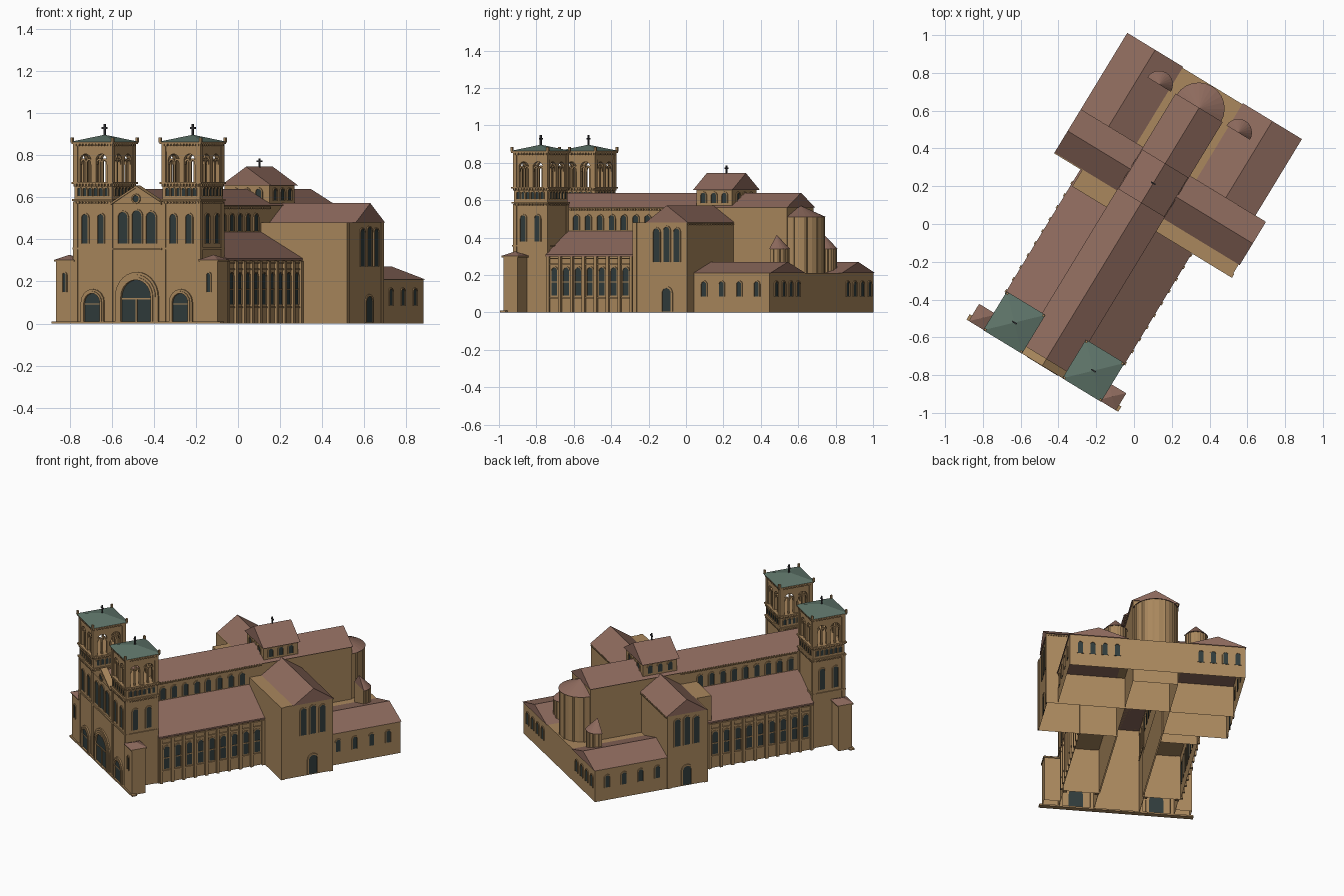
import bpy, bmesh, math
from mathutils import Matrix

if "Cube" in bpy.data.objects:
    bpy.data.objects.remove(bpy.data.objects["Cube"])

COL = {'wall': (0.40, 0.245, 0.11, 1), 'roof': (0.27, 0.145, 0.11, 1),
       'copper': (0.115, 0.18, 0.145, 1), 'glass': (0.03, 0.045, 0.045, 1), 'metal': (0.04, 0.04, 0.045, 1)}
MATS = {}
for k, c in COL.items():
    MATS[k] = bpy.data.materials.new(k)
    MATS[k].diffuse_color = c
PARTS = {}


def part(name, mat):
    if name not in PARTS:
        PARTS[name] = (bmesh.new(), mat)
    return PARTS[name][0]


def prism(name, mat, lo, hi, caps=(0, 1), skip=()):
    # joins two matching outlines with side faces and end caps
    bm = part(name, mat)
    a, b = [bm.verts.new(p) for p in lo], [bm.verts.new(p) for p in hi]
    n = len(a)
    for i in range(n):
        if i not in skip:
            bm.faces.new((a[i], a[(i + 1) % n], b[(i + 1) % n], b[i]))
    for c in caps:
        bm.faces.new((a, b)[c])


def box(name, x0, x1, y0, y1, z0, z1, mat='wall', caps=(0, 1)):
    q = [(x0, y0), (x1, y0), (x1, y1), (x0, y1)]
    prism(name, mat, [(x, y, z0) for x, y in q], [(x, y, z1) for x, y in q], caps)


def hall(name, *a):  # block with an open underside
    box(name, *a, caps=(1,))


def gable(name, x0, x1, y0, y1, z0, z1, axis='y', mat='roof'):
    if axis == 'y':
        s = [(x0, z0), (x1, z0), ((x0 + x1) / 2, z1)]
        prism(name, mat, [(x, y0, z) for x, z in s], [(x, y1, z) for x, z in s])
    else:
        s = [(y0, z0), (y1, z0), ((y0 + y1) / 2, z1)]
        prism(name, mat, [(x0, y, z) for y, z in s], [(x1, y, z) for y, z in s])


def pyramid(name, cx, cy, h, z0, z1, mat):
    bm = part(name, mat)
    v = [bm.verts.new((cx + sx * h, cy + sy * h, z0)) for sx, sy in ((-1, -1), (1, -1), (1, 1), (-1, 1))]
    t = bm.verts.new((cx, cy, z1))
    bm.faces.new(v)
    for i in range(4):
        bm.faces.new((v[i], v[(i + 1) % 4], t))


def half_round(name, cx, cy, r, z0, z1, z2):
    # half-cylinder apse with half-cone roof, facing the back
    def arc(r, z):
        return [(cx + r * math.cos(math.pi * i / 12), cy + r * math.sin(math.pi * i / 12), z) for i in range(13)]
    prism(name, 'wall', arc(r, z0), arc(r, z1), caps=(1,))
    bm = part(name + '_roof', 'roof')
    v = [bm.verts.new(p) for p in arc(r + .008, z1)]
    t = bm.verts.new((cx, cy, z2))
    bm.faces.new(v)
    for i in range(13):
        bm.faces.new((v[i], v[(i + 1) % 13], t))
    for i in range(1, 12, 2):
        x, y, z = arc(r, 0)[i]
        box(name + '_ribs', x - .005, x + .005, y - .005, y + .005, z0, z1)


def P(side, off, a, d, z):
    # point on a wall: a along it, d outward
    return {'F': (a, off - d, z), 'B': (a, off + d, z), 'R': (off + d, a, z), 'L': (off - d, a, z)}[side]


def arch(a, w, z0, z1, n=8):
    r = w / 2
    return [(a - r, z0)] + [(a - r * math.cos(math.pi * i / n), z1 - r + r * math.sin(math.pi * i / n))
                            for i in range(n + 1)] + [(a + r, z0)]


def slab(name, mat, side, off, pts, d0, d1):
    prism(name, mat, [P(side, off, a, d0, z) for a, z in pts], [P(side, off, a, d1, z) for a, z in pts])


def ring(name, mat, side, off, inner, outer, d0, d1):
    for i in range(len(inner) - 1):
        slab(name, mat, side, off, [inner[i], inner[i + 1], outer[i + 1], outer[i]], d0, d1)


def window(name, side, off, a, w, z0, z1, t=.006):
    slab(name + '_glass', 'glass', side, off, arch(a, w, z0, z1), -.002, .002)
    ring(name + '_trim', 'wall', side, off, arch(a, w, z0, z1), arch(a, w + 2 * t, z0, z1 + t), -.002, .006)


def corbels(name, side, off, a0, a1, z, n, s=.005):
    for i in range(n):
        a = a0 + (a1 - a0) * (i + .5) / n
        slab(name, 'wall', side, off, [(a - s, z - s), (a + s, z - s), (a + s, z + s), (a - s, z + s)], -.001, .008)


def cross(name, x, y, z0, z1):
    box(name, x - .004, x + .004, y - .004, y + .004, z0, z1, 'metal')
    zb = z0 + .68 * (z1 - z0)
    box(name, x - .014, x + .014, y - .004, y + .004, zb - .004, zb + .004, 'metal')


# nave, choir and main roof
hall('nave', -.137, .137, -.87, .70, 0, .56)
gable('nave_roof', -.146, .146, -.86, .705, .56, .64)
# west front between the towers
hall('front_wall', -.14, .14, -.88, -.85, 0, .57)
gable('front_pediment', -.14, .14, -.888, -.85, .57, .65, mat='wall')
for i in (-1, 0, 1):
    window('front_windows', 'F', -.88, i * .078, .052, .38, .53 + .008 * (i == 0))
for k, w in enumerate((.165, .19, .215)):
    ring('main_portal', 'wall', 'F', -.88, arch(0, w, .01, .125 + w / 2, 14), arch(0, w + .025, .01, .1375 + w / 2, 14), -.002, .016 - .004 * k)
slab('main_door', 'glass', 'F', -.88, arch(0, .165, .01, .2075, 14), -.002, .003)
box('door_posts', -.004, .004, -.888, -.88, .01, .12)
box('door_posts', -.083, .083, -.888, -.88, .115, .122)
circ = [[(r * math.cos(i * math.pi / 8), .593 + r * math.sin(i * math.pi / 8)) for i in range(17)] for r in (.017, .024)]
slab('rose_glass', 'glass', 'F', -.888, circ[0][:-1], 0, .003)
ring('rose_trim', 'wall', 'F', -.888, circ[0], circ[1], 0, .007)
box('front_courses', -.14, .14, -.887, -.88, .35, .36)
box('front_plinth', -.47, .47, -.893, -.86, 0, .01)
for s in (-1, 1):
    prism('pediment_coping', 'wall', [(0, -.894, .645), (s * .14, -.894, .565), (s * .14, -.894, .575), (0, -.894, .655)],
          [(0, -.85, .645), (s * .14, -.85, .565), (s * .14, -.85, .575), (0, -.85, .655)])

for s in (-1, 1):
    sd = 'R' if s > 0 else 'L'
    cx, cy, h = s * .245, -.775, .105
    # tower shaft
    hall('tower', cx - h, cx + h, cy - h, cy + h, 0, .67)
    for z, g in ((.352, .006), (.582, .008), (.663, .01)):
        box('tower_courses', cx - h - g, cx + h + g, cy - h - g, cy + h + g, z, z + .009)
    for px in (-1, 1):
        for py in (-1, 1):
            x, y = cx + px * .097, cy + py * .097
            box('tower_corners', x - .012, x + .012, y - .012, y + .012, 0, .58)
            box('belfry_piers', x - .012, x + .012, y - .012, y + .012, .67, .852)
            box('tower_finials', cx + px * .112 - .006, cx + px * .112 + .006, cy + py * .112 - .006, cy + py * .112 + .006, .86, .885)
    for side, off, mid in (('F', cy - h, cx), ('B', cy + h, cx), ('R', cx + h, cy), ('L', cx - h, cy)):
        for i in range(6):
            window('tower_frieze', side, off, mid + (i - 2.5) * .03, .018, .606, .645, .004)
        corbels('tower_corbels', side, off, mid - h, mid + h, .576, 12)
        corbels('tower_corbels', side, off, mid - h, mid + h, .657, 12)
        corbels('tower_corbels', side, off, mid - h, mid + h, .848, 12)
        for a in (mid - .044, mid + .044):
            if side != 'B':
                window('tower_windows', side, off, a, .034, .38, .52)
            # open belfry arches with slim mullions
            zs, b, w = .775, .088, .062
            inner = arch(a, w, .67, zs + w / 2)
            outer = [(a - b / 2, .67)]
            for k in range(9):
                c, q = -math.cos(math.pi * k / 8), math.sin(math.pi * k / 8)
                m = max(abs(c), q)
                outer.append((a + b / 2 * c / m, zs + b / 2 * q / m))
            outer.append((a + b / 2, .67))
            ring('belfry_arches', 'wall', side, off, inner, outer, -.022, -.002)
            slab('belfry_mullions', 'wall', side, off, [(a - .005, .67), (a + .005, .67), (a + .005, .76), (a - .005, .76)], -.017, -.007)
            ring('belfry_tracery', 'wall', side, off, arch(a - .0155, .02, .755, .775, 6), arch(a - .0155, .031, .755, .785, 6), -.017, -.007)
            ring('belfry_tracery', 'wall', side, off, arch(a + .0155, .02, .755, .775, 6), arch(a + .0155, .031, .755, .785, 6), -.017, -.007)
    box('belfry_top', cx - h, cx + h, cy - h, cy + h, .818, .853)
    box('tower_cornice', cx - h - .01, cx + h + .01, cy - h - .01, cy + h + .01, .853, .863)
    pyramid('tower_roof', cx, cy, .12, .863, .897, 'copper')
    cross('tower_cross', cx, cy, .89, .948)
    # tower portals
    for k, w in enumerate((.088, .108)):
        ring('side_portals', 'wall', 'F', cy - h, arch(cx, w, .01, .1 + w / 2), arch(cx, w + .02, .01, .11 + w / 2), -.002, .014 - .005 * k)
    slab('side_doors', 'glass', 'F', cy - h, arch(cx, .088, .01, .144), -.002, .003)
    box('door_posts', cx - .044, cx + .044, cy - h - .006, cy - h, .09, .096)
    # corner turrets
    x0, x1 = sorted((s * .352, s * .45))
    hall('turret', x0, x1, -.885, -.795, 0, .30)
    box('turret_cornice', x0 - .006, x1 + .006, -.891, -.789, .295, .303)
    pyramid('turret_roof', (x0 + x1) / 2, -.84, .053, .303, .327, 'roof')
    window('turret_windows', 'F', -.885, (x0 + x1) / 2, .018, .15, .24)

    # aisle with lean-to roof
    x0, x1 = sorted((s * .13, s * .36))
    ye = .03 if s > 0 else .1
    hall('aisle', x0, x1, -.67, ye, 0, .30)
    sec = [(s * .137, .30), (s * .368, .30), (s * .368, .31), (s * .137, .435)]
    prism('aisle_roof', 'roof', [(x, -.67, z) for x, z in sec], [(x, ye, z) for x, z in sec])
    n, a0, a1 = 9, -.655, .015
    for i in range(n + 1):
        a = a0 + (a1 - a0) * i / n
        slab('aisle_buttresses', 'wall', sd, s * .36, [(a - .009, 0), (a + .009, 0), (a + .009, .298), (a - .009, .298)], 0, .014)
    for i in range(n):
        a = a0 + (a1 - a0) * (i + .5) / n
        window('aisle_windows', sd, s * .36, a, .036, .09, .24)
        slab('aisle_transoms', 'wall', sd, s * .36, [(a - .02, .16), (a + .02, .16), (a + .02, .166), (a - .02, .166)], 0, .006)
        window('clerestory_windows', sd, s * .137, a, .034, .44, .52)
    for z in (.075, .255, .285):
        slab('aisle_courses', 'wall', sd, s * .36, [(a0, z), (a1, z), (a1, z + .007), (a0, z + .007)], 0, .007)
    corbels('nave_corbels', sd, s * .137, -.66, .11, .55, 46)

    # transept arm
    xe, y0 = (.61, .026) if s > 0 else (-.525, .1)
    hall('transept', *sorted((s * .137, xe)), y0, .365, 0, .48)
    gable('transept_roof', *sorted((s * .08, xe + s * .006)), .105, .372, .48, .572, 'x')
    corbels('transept_corbels', 'B', .365, *sorted((s * .14, xe)), .472, 30, .004)
    for i in (-1, 0, 1):
        window('transept_windows', sd, xe, .236 + i * .063, .038, .27, .45 + .008 * (i == 0))
    window('transept_door', sd, xe, .236, .055, .005, .13, .01)
    for a in (y0 + .012, .353):
        slab('transept_corners', 'wall', sd, xe, [(a - .012, 0), (a + .012, 0), (a + .012, .48), (a - .012, .48)], 0, .006)

    # rear wing roofs, windows and small apse
    xw = .545 if s > 0 else -.525
    gable('wing_roof', *sorted((s * .185, xw + s * .006)), .365, .846, .21, .27)
    for i in range(4):
        window('wing_windows', sd, xw, .43 + i * .11, .03, .085, .165)
        window('wing_windows', 'B', .84, s * (.255 + i * .075), .03, .085, .165)
    half_round('small_apse', s * .245, .70, .065, .21, .34, .415)

    # crossing lantern windows
    for i in (-1, 0, 1):
        window('lantern_windows', sd, s * .125, .237 + i * .066, .03, .585, .64)
        if s > 0:
            window('lantern_windows', 'F', .125, i * .066, .03, .585, .64)
            window('lantern_windows', 'B', .35, i * .066, .03, .585, .64)

# left transept's stepped block
hall('transept_step', -.358, -.137, .0, .1, 0, .48)
# crossing lantern
box('lantern', -.125, .125, .125, .35, .48, .655)
gable('lantern_roof', -.142, .142, .115, .36, .655, .745)
cross('lantern_cross', 0, .237, .74, .785)
# rear block and main apse
hall('rear_wings', -.525, .545, .365, .84, 0, .21)
half_round('main_apse', 0, .70, .13, .21, .51, .572)

# turn the whole church to its final heading
M = Matrix.Rotation(math.radians(-31.3), 4, 'Z') @ Matrix.Translation((-.025, 0, 0))
for name, (bm, mat) in PARTS.items():
    bmesh.ops.recalc_face_normals(bm, faces=bm.faces)
    bm.transform(M)
    me = bpy.data.meshes.new(name)
    bm.to_mesh(me)
    bm.free()
    me.materials.append(MATS[mat])
    bpy.context.collection.objects.link(bpy.data.objects.new(name, me))

for m in bpy.data.materials:
    if m.users and not m.is_grease_pencil:
        m.use_nodes = True
        m.node_tree.nodes["Principled BSDF"].inputs["Base Color"].default_value = m.diffuse_color
